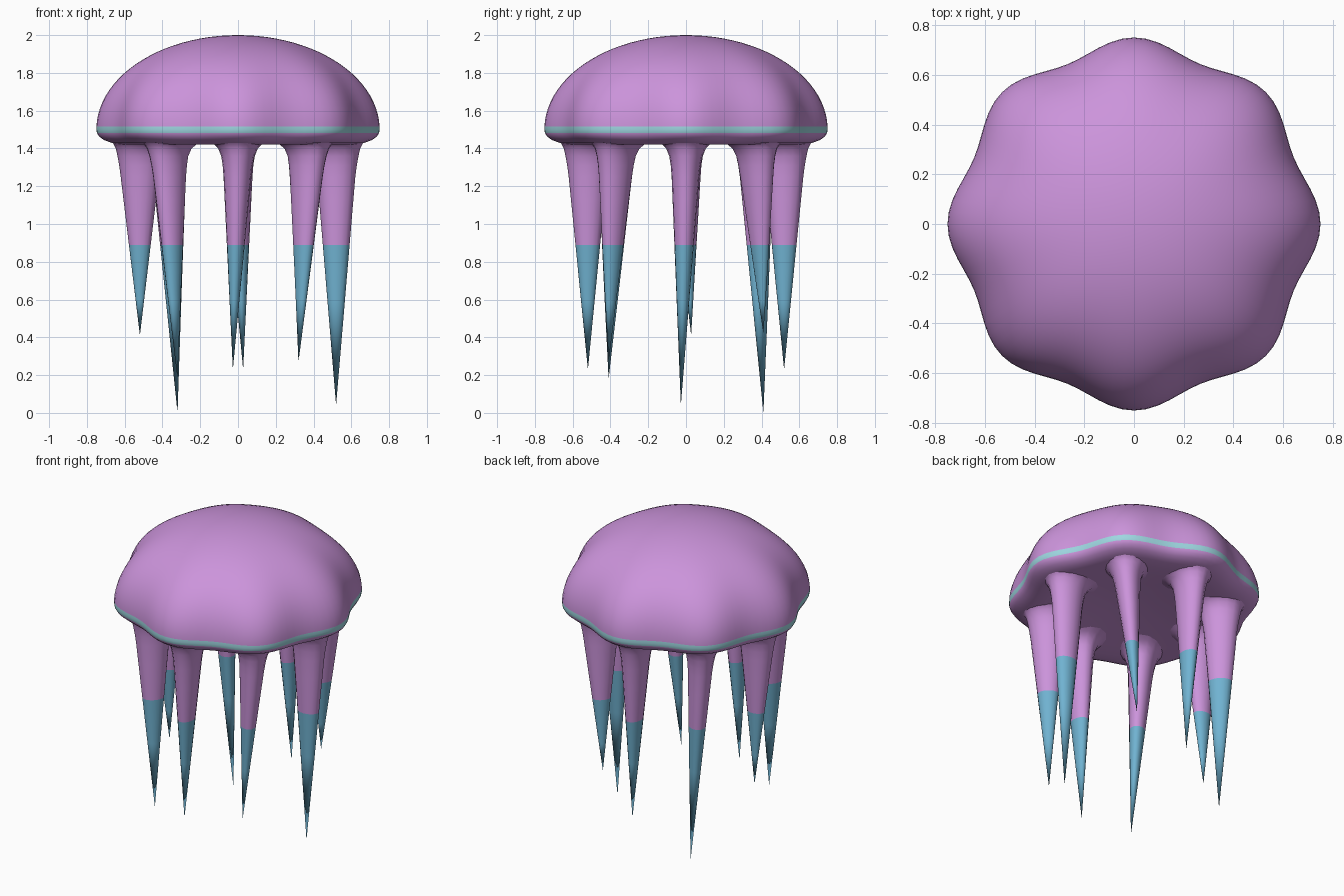
import bpy, bmesh, math

if "Cube" in bpy.data.objects:
    bpy.data.objects.remove(bpy.data.objects["Cube"])


def material(name, srgb):
    m = bpy.data.materials.new(name)
    lin = [c / 12.92 if c <= 0.04045 else ((c + 0.055) / 1.055) ** 2.4 for c in srgb]
    m.diffuse_color = (*lin, 1)
    m.use_nodes = True
    m.node_tree.nodes["Principled BSDF"].inputs["Base Color"].default_value = m.diffuse_color
    return m


PURPLE = material("orchid purple", (0.80, 0.58, 0.86))
TEAL = material("sea teal", (0.44, 0.70, 0.82))
PALE = material("pale aqua", (0.62, 0.84, 0.88))


def loft(name, rings, mats, rule, cap_start, cap_end):
    """Skin a list of rings (or single end points) with quads."""
    bm = bmesh.new()
    loops = [[bm.verts.new(p) for p in ring] for ring in rings]
    n = len(loops[0])
    for a, b in zip(loops, loops[1:]):
        for i in range(n):
            j = (i + 1) % n
            bm.faces.new((a[i], a[j], b[j], b[i]))
    for point, loop in ((cap_start, loops[0]), (cap_end, loops[-1])):
        if point:
            v = bm.verts.new(point)
            for i in range(n):
                bm.faces.new((loop[i], loop[(i + 1) % n], v))
    bmesh.ops.recalc_face_normals(bm, faces=bm.faces)
    for f in bm.faces:
        f.smooth = True
        f.material_index = rule(f.calc_center_median())
    me = bpy.data.meshes.new(name)
    bm.to_mesh(me)
    bm.free()
    for m in mats:
        me.materials.append(m)
    ob = bpy.data.objects.new(name, me)
    bpy.context.collection.objects.link(ob)
    return ob


# Bell: half ellipsoid with eight soft lobes, rolled rim and shallow underside
profile = []
for k in range(1, 24):
    a = math.radians(88 * k / 23)
    profile.append((0.75 * math.sin(a), 1.5 + 0.5 * math.cos(a)))
profile += [(0.75, 1.5), (0.747, 1.482), (0.735, 1.463), (0.71, 1.445),
            (0.67, 1.43), (0.62, 1.421), (0.55, 1.42), (0.45, 1.427),
            (0.30, 1.442), (0.15, 1.455)]
N = 96
bell_rings = []
for r, z in profile:
    ring = []
    for i in range(N):
        t = 2 * math.pi * i / N
        lobe = 1 - 0.036 * (r / 0.75) ** 3 * (1 - math.cos(8 * t))
        ring.append((r * lobe * math.cos(t), r * lobe * math.sin(t), z))
    bell_rings.append(ring)
loft("bell", bell_rings, [PURPLE, PALE],
     lambda c: int(1.481 < c.z < 1.519 and math.hypot(c.x, c.y) > 0.6),
     (0, 0, 2.0), (0, 0, 1.46))

# Tentacles: flared root, slim cone, teal lower part; (tip height, tip swing in degrees)
tips = [(0.04, -3), (0.42, 7), (0.23, -3), (0.0, -7),
        (0.41, -3), (0.18, 7), (0.23, -3), (0.27, -7)]
SIDES = 16
SPLIT = 0.89
for k, (tip_z, swing) in enumerate(tips):
    ang = math.radians(45 * k)

    def place(z, radial, tangential, centre=0.52):
        # ellipse whose long axis points outward from the bell's centre
        f = max(0, (1.4 - z) / (1.4 - tip_z))
        a = ang + math.radians(swing) * f
        cx, cy = centre * math.cos(a), centre * math.sin(a)
        ring = []
        for i in range(SIDES):
            t = 2 * math.pi * i / SIDES
            u, v = radial * math.cos(t), tangential * math.sin(t)
            ring.append((cx + u * math.cos(a) - v * math.sin(a),
                         cy + u * math.sin(a) + v * math.cos(a), z))
        return ring

    rings = [place(1.442, 0.185, 0.165, 0.495), place(1.425, 0.155, 0.13, 0.505),
             place(1.40, 0.132, 0.105, 0.515), place(1.36, 0.118, 0.088),
             place(1.31, 0.109, 0.079)]
    for z in (1.25, 1.13, 1.01, SPLIT, 0.75, 0.6):
        s = (z - tip_z) / (1.25 - tip_z)
        rings.append(place(z, 0.101 * s, 0.073 * s))
    a = ang + math.radians(swing)
    tip = (0.52 * math.cos(a), 0.52 * math.sin(a), tip_z)
    loft(f"tentacle_{k + 1}", rings, [PURPLE, TEAL],
         lambda c: int(c.z < SPLIT), None, tip)
